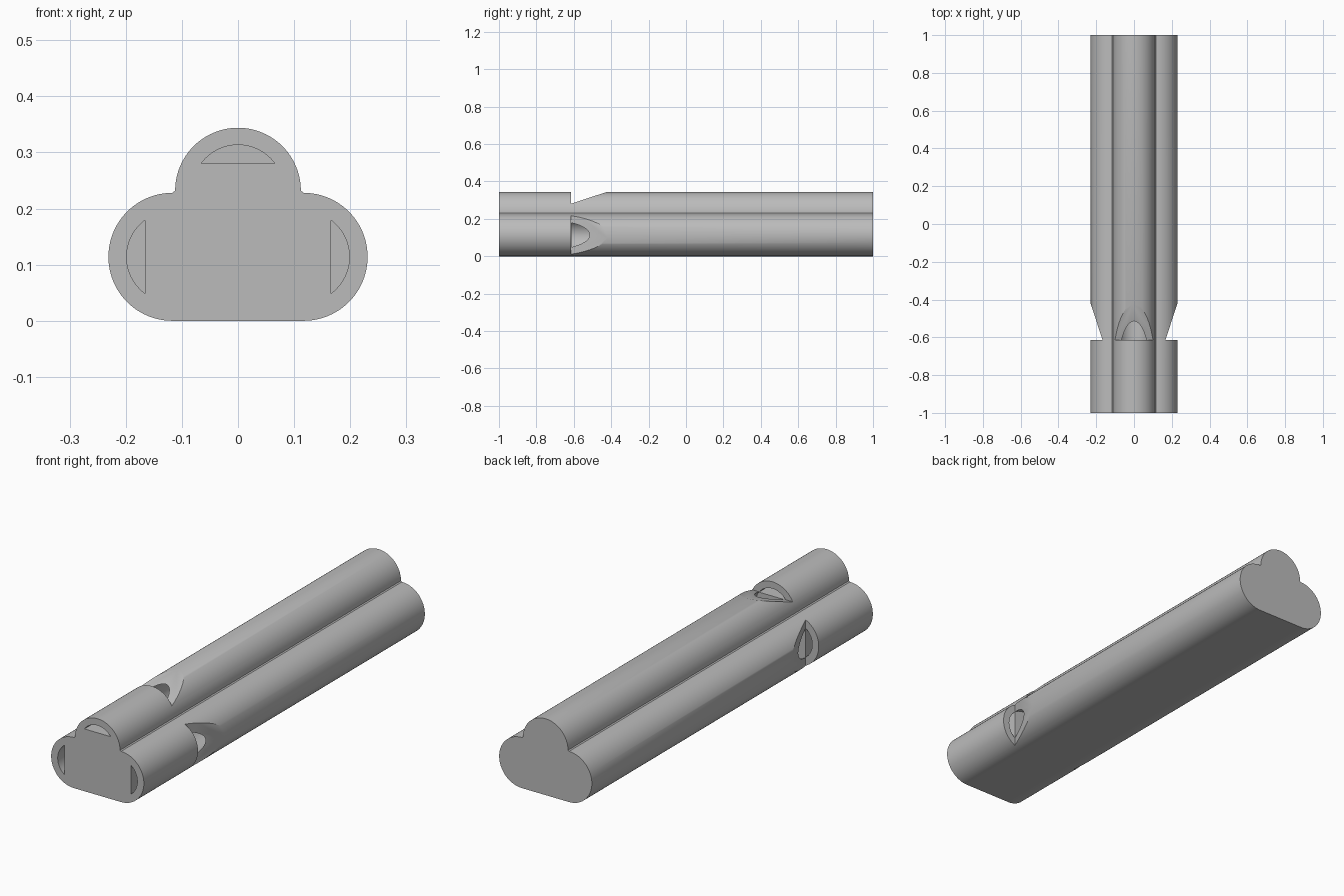
import bpy, bmesh, math

if "Cube" in bpy.data.objects:
    bpy.data.objects.remove(bpy.data.objects["Cube"])

R, BORE, CHORD = 0.114, 0.082, 0.049      # tube radius, bore radius, flat of the air slot
LIP, RAMP_END = -0.615, -0.42             # window start and end along the length
TUBES = [("left", -0.117, 0.114, 90), ("top", 0, 0.232, 0), ("right", 0.117, 0.114, -90)]

grey = bpy.data.materials.new("plain grey")
grey.diffuse_color = (0.5, 0.5, 0.5, 1)
grey.use_nodes = True
grey.node_tree.nodes["Principled BSDF"].inputs["Base Color"].default_value = grey.diffuse_color


def arc(cx, cz, r, a0, a1, n):
    """Points along an arc, angles in degrees from +x towards +z."""
    return [(cx + r * math.cos(math.radians(a0 + (a1 - a0) * i / n)),
             cz + r * math.sin(math.radians(a0 + (a1 - a0) * i / n))) for i in range(n + 1)]


def prism(name, pts, axis, a, b):
    """Extrude a closed outline along x or y from a to b."""
    bm = bmesh.new()
    if axis == "y":
        ring = [bm.verts.new((p, a, q)) for p, q in pts]
        step = (0, b - a, 0)
    else:
        ring = [bm.verts.new((a, p, q)) for p, q in pts]
        step = (b - a, 0, 0)
    face = bm.faces.new(ring)
    new = bmesh.ops.extrude_face_region(bm, geom=[face], use_keep_orig=True)["geom"]
    bmesh.ops.translate(bm, vec=step, verts=[v for v in new if isinstance(v, bmesh.types.BMVert)])
    bmesh.ops.recalc_face_normals(bm, faces=bm.faces)
    me = bpy.data.meshes.new(name)
    bm.to_mesh(me)
    bm.free()
    me.materials.append(grey)
    ob = bpy.data.objects.new(name, me)
    bpy.context.collection.objects.link(ob)
    return ob


# Body: three joined tubes with a flat underside
outline = (arc(0.117, 0.114, R, -90, 90, 48) + arc(0, 0.232, 0.112, 0, 180, 48)
           + arc(-0.117, 0.114, R, 90, 270, 48))
body = prism("whistle_body", outline, "y", -1, 1)

# Cutters for each tube: sound chamber, air slot and sloped window
half = math.degrees(math.acos(CHORD / BORE))
for side, cx, cz, turn in TUBES:
    chamber = prism(side + "_chamber_cutter", arc(0, 0, BORE, 0, 360, 64)[:-1], "y", LIP + 0.002, 0.94)
    slot = prism(side + "_slot_cutter", arc(0, 0, BORE - 0.0005, 90 - half, 90 + half, 24), "y", -1.1, LIP + 0.02)
    rise = 0.064 / (RAMP_END - LIP)
    far = RAMP_END + 0.1
    window = prism(side + "_window_cutter",
                   [(LIP, CHORD), (far, CHORD + rise * (far - LIP)), (LIP, 0.15)], "x", -0.13, 0.13)
    for cutter in (slot, chamber, window):
        cutter.location = (cx, 0, cz)
        cutter.rotation_euler = (0, -math.radians(turn), 0)
        cutter.hide_render = True
        cutter.hide_set(True)
        mod = body.modifiers.new(cutter.name, "BOOLEAN")
        mod.operation = "DIFFERENCE"
        mod.solver = "EXACT"
        mod.object = cutter

# Bake the cuts, drop the cutters and shade the round walls smooth
bpy.context.view_layer.update()
deps = bpy.context.evaluated_depsgraph_get()
cut = bpy.data.meshes.new_from_object(body.evaluated_get(deps))
body.modifiers.clear()
body.data = cut
for ob in list(bpy.data.objects):
    if ob is not body and ob.name.endswith("_cutter"):
        bpy.data.objects.remove(ob)
bpy.context.view_layer.objects.active = body
body.select_set(True)
bpy.ops.object.shade_smooth_by_angle(angle=math.radians(30))
